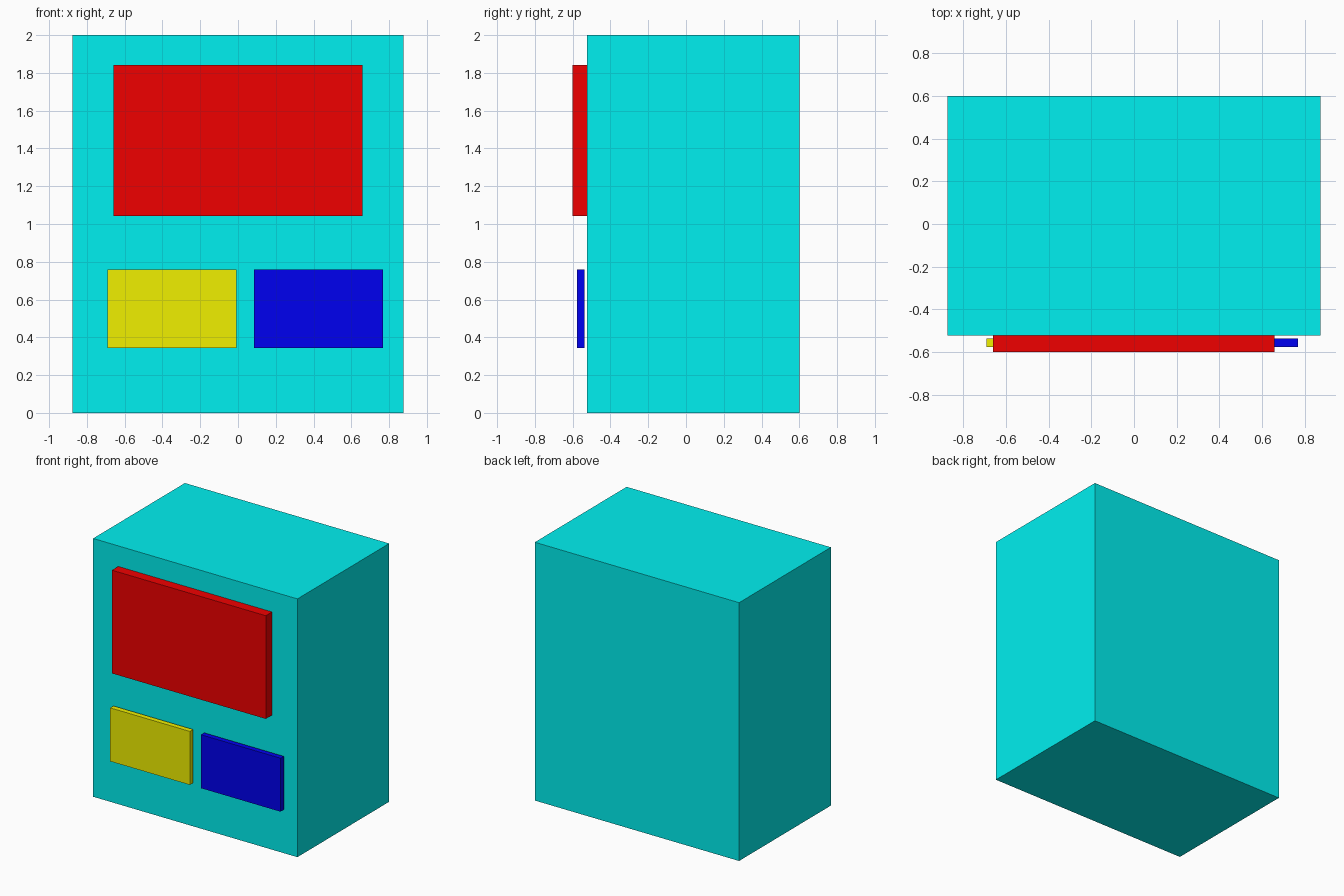
import bpy

if "Cube" in bpy.data.objects:
    bpy.data.objects.remove(bpy.data.objects["Cube"])


def material(name, rgb):
    mat = bpy.data.materials.new(name)
    mat.diffuse_color = (*rgb, 1.0)
    mat.use_nodes = True
    mat.node_tree.nodes["Principled BSDF"].inputs["Base Color"].default_value = mat.diffuse_color
    return mat


def box(name, x, y, z, mat):
    """Box spanning the given (min, max) ranges."""
    spans = (x, y, z)
    bpy.ops.mesh.primitive_cube_add(size=1, location=[(a + b) / 2 for a, b in spans])
    obj = bpy.context.object
    obj.name = name
    obj.scale = [b - a for a, b in spans]
    bpy.ops.object.transform_apply(location=False, rotation=False, scale=True)
    obj.data.materials.append(mat)
    return obj


# Cabinet body
box("cabinet_body", (-0.875, 0.875), (-0.523, 0.6), (0, 2), material("cyan", (0, 0.87, 0.87)))

# Large upper panel
box("upper_panel", (-0.66, 0.658), (-0.6, -0.523), (1.042, 1.841), material("red", (0.87, 0, 0)))

# Two lower plates, standing slightly off the front
for name, x, colour in (("left_plate", (-0.691, -0.008), ("yellow", (0.87, 0.87, 0))),
                        ("right_plate", (0.086, 0.768), ("blue", (0, 0, 0.87)))):
    box(name, x, (-0.577, -0.537), (0.344, 0.758), material(*colour))
